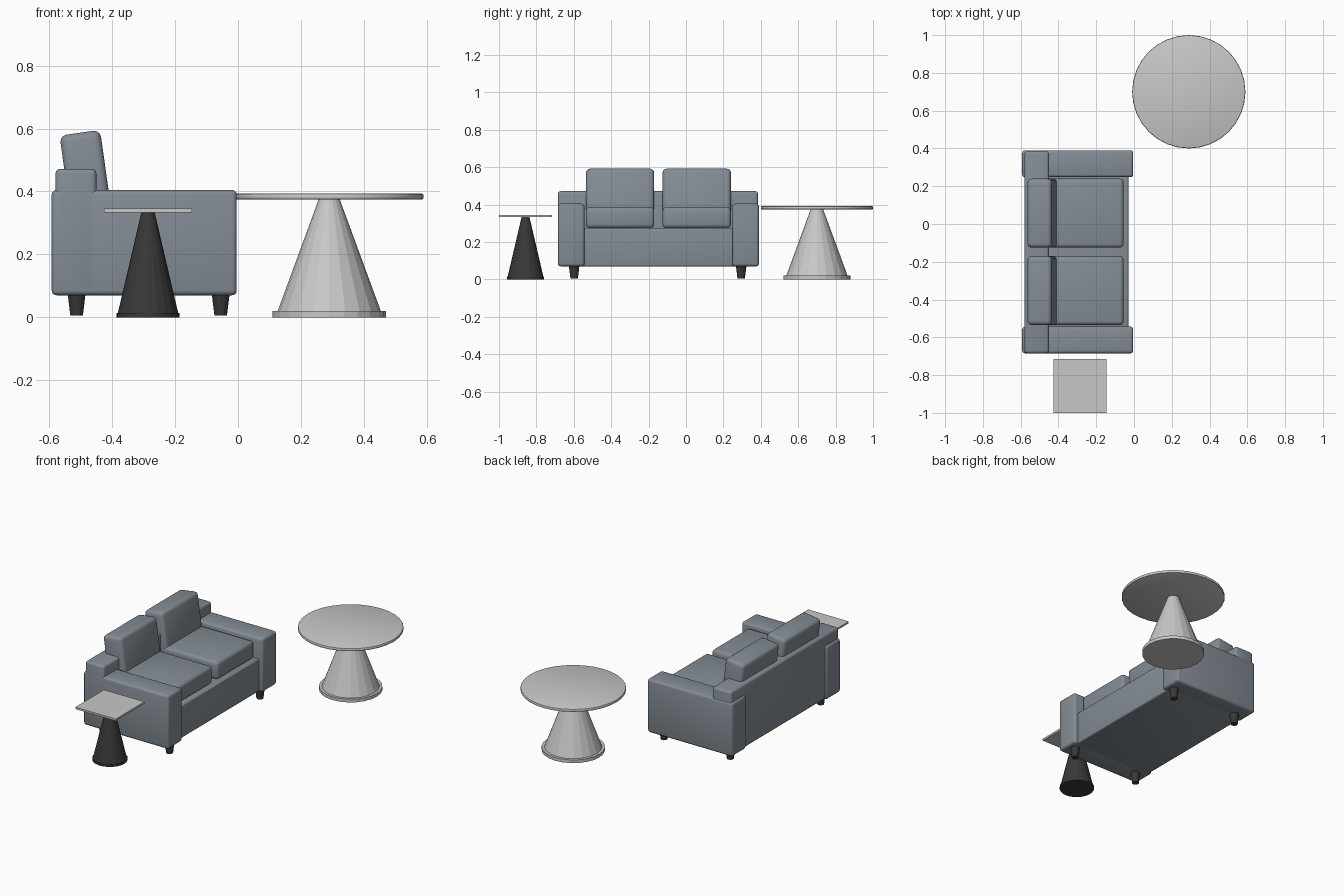
import bpy
from math import radians

if "Cube" in bpy.data.objects:
    bpy.data.objects.remove(bpy.data.objects["Cube"])


def material(name, rgb):
    m = bpy.data.materials.new(name)
    m.use_nodes = True
    m.diffuse_color = (*rgb, 1)
    m.node_tree.nodes["Principled BSDF"].inputs["Base Color"].default_value = (*rgb, 1)
    return m


fabric = material("slate grey fabric", (0.23, 0.265, 0.30))
pale = material("pale grey", (0.58, 0.58, 0.58))
dark = material("charcoal", (0.04, 0.04, 0.04))


def finish(name, mat, bevel, segments):
    """Name and colour the active object, and round its edges."""
    ob = bpy.context.object
    ob.name = ob.data.name = name
    ob.data.materials.append(mat)
    if bevel:
        mod = ob.modifiers.new("rounded edges", "BEVEL")
        mod.width = bevel
        mod.segments = segments
        mod.limit_method = "ANGLE"
        mod.angle_limit = radians(40)
        bpy.ops.object.modifier_apply(modifier=mod.name)
        bpy.ops.object.shade_smooth_by_angle(angle=radians(35))
    return ob


def box(name, mat, x, y, z, bevel=0.0, tilt=0):
    """Box spanning the given (low, high) ranges, tilted about y."""
    bpy.ops.mesh.primitive_cube_add(size=1, location=[sum(r) / 2 for r in (x, y, z)])
    bpy.context.object.scale = [r[1] - r[0] for r in (x, y, z)]
    bpy.ops.object.transform_apply(location=False, rotation=False, scale=True)
    ob = finish(name, mat, bevel, 3)
    ob.rotation_euler.y = radians(tilt)
    return ob


def cone(name, mat, centre, z, r_low, r_high, sides, bevel=0.0):
    """Upright tapered cylinder between two heights."""
    bpy.ops.mesh.primitive_cone_add(vertices=sides, radius1=r_low, radius2=r_high,
                                    depth=z[1] - z[0], location=(*centre, sum(z) / 2))
    return finish(name, mat, bevel, 2)


# Sofa body, facing +x
box("sofa_base", fabric, (-0.575, -0.03), (-0.60, 0.30), (0.07, 0.275), 0.008)
box("sofa_back", fabric, (-0.58, -0.45), (-0.685, 0.385), (0.075, 0.472), 0.015)
for side, y in (("right", (-0.685, -0.543)), ("left", (0.248, 0.39))):
    box(side + "_arm", fabric, (-0.592, -0.004), y, (0.07, 0.405), 0.015)

# Seat and back cushions
for side, y in (("right", (-0.535, -0.17)), ("left", (-0.125, 0.24))):
    box(side + "_seat_cushion", fabric, (-0.46, -0.055), y, (0.275, 0.387), 0.02)
    box(side + "_back_cushion", fabric, (-0.546, -0.416), y, (0.275, 0.588), 0.022, -8)

# Tapered sofa legs
for depth, x in (("back", -0.513), ("front", -0.055)):
    for side, y in (("right", -0.598), ("left", 0.295)):
        cone(f"{depth}_{side}_leg", dark, (x, y), (0.006, 0.08), 0.02, 0.029, 12)

# Small side table
spot = (-0.286, -0.858)
cone("side_table_foot", dark, spot, (0, 0.013), 0.10, 0.10, 24)
cone("side_table_pedestal", dark, spot, (0.013, 0.334), 0.096, 0.021, 20)
box("side_table_top", pale, (-0.426, -0.146), (-1.0, -0.716), (0.333, 0.345))

# Large round table
spot = (0.29, 0.70)
cone("round_table_foot", pale, spot, (0, 0.02), 0.18, 0.18, 24)
cone("round_table_pedestal", pale, spot, (0.02, 0.376), 0.164, 0.033, 20)
cone("round_table_top", pale, spot, (0.374, 0.393), 0.30, 0.30, 32, 0.006)
